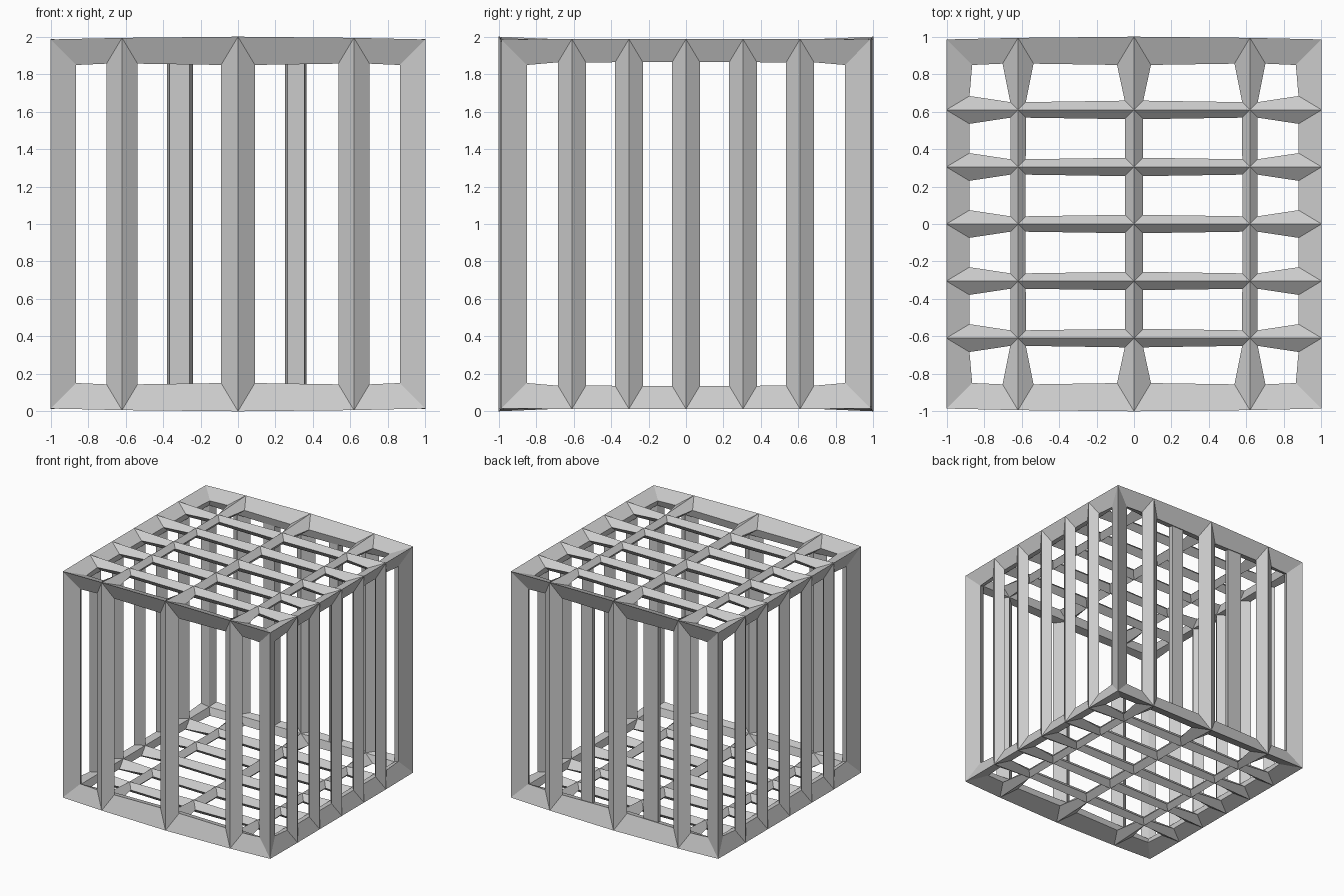
import bpy, bmesh
from math import sqrt
from mathutils import Vector

if "Cube" in bpy.data.objects:
    bpy.data.objects.remove(bpy.data.objects["Cube"])

# Base box: half sizes and bar positions
HX, HY, HZ = 0.944, 0.929, 0.929
XS = [-HX, -0.62, 0, 0.62, HX]
YS = [-HY, -0.61, -0.305, 0, 0.305, 0.61, HY]
# Bar proportions relative to the mean edge length at each joint
OUT, MID, IN, INSET = 0.12, 0.02, -0.10, 0.15


def make_object(name, bm):
    bmesh.ops.recalc_face_normals(bm, faces=bm.faces)
    mesh = bpy.data.meshes.new(name)
    bm.to_mesh(mesh)
    bm.free()
    obj = bpy.data.objects.new(name, mesh)
    bpy.context.collection.objects.link(obj)
    return obj


def base_panels():
    bm = bmesh.new()
    v = {(i, j, k): bm.verts.new((x, y, HZ * (2 * k - 1)))
         for i, x in enumerate(XS) for j, y in enumerate(YS) for k in (0, 1)
         }
    nx, ny = len(XS) - 1, len(YS) - 1
    # top and bottom grids
    for k in (0, 1):
        for i in range(nx):
            for j in range(ny):
                bm.faces.new([v[i, j, k], v[i + 1, j, k], v[i + 1, j + 1, k], v[i, j + 1, k]])
    # upright panels
    for j in (0, ny):
        for i in range(nx):
            bm.faces.new([v[i, j, 0], v[i + 1, j, 0], v[i + 1, j, 1], v[i, j, 1]])
    for i in (0, nx):
        for j in range(ny):
            bm.faces.new([v[i, j, 0], v[i, j + 1, 0], v[i, j + 1, 1], v[i, j, 1]])
    bmesh.ops.recalc_face_normals(bm, faces=bm.faces)
    bm.normal_update()
    bm.verts.index_update()
    return bm


def joint_normal(p):
    n = Vector([(1 if c > 0 else -1) if abs(abs(c) - h) < 1e-4 else 0
                for c, h in zip(p, (HX, HY, HZ))])
    return n.normalized()


# Cage: every panel edge becomes a diamond-section bar
src = base_panels()
cage = bmesh.new()
up = Vector((0, 0, 1))
outer, inner, info = {}, {}, {}
for v in src.verts:
    rel = sum(e.calc_length() for e in v.link_edges) / len(v.link_edges)
    n = joint_normal(v.co)
    info[v.index] = (rel, n)
    outer[v.index] = cage.verts.new(v.co + n * OUT * rel + up)
    inner[v.index] = cage.verts.new(v.co + n * IN * rel + up)
for f in src.faces:
    holes = []
    for l in f.loops:
        rel, n = info[l.vert.index]
        a = (l.link_loop_next.vert.co - l.vert.co).normalized()
        b = (l.link_loop_prev.vert.co - l.vert.co).normalized()
        holes.append(cage.verts.new(l.vert.co + (a + b).normalized() * INSET * rel
                                    + n * MID * rel + up))
    ids = [l.vert.index for l in f.loops]
    for s in range(4):
        t = (s + 1) % 4
        cage.faces.new([outer[ids[s]], outer[ids[t]], holes[t], holes[s]])
        cage.faces.new([inner[ids[t]], inner[ids[s]], holes[s], holes[t]])
src.free()
make_object("cage_frame", cage)


# Two extra uprights just inside the back panel
def back_post(name, front, back):
    bm = bmesh.new()
    profile = [(front[0], 0.875), (front[1], 0.875), (back[1], 0.93), (back[0], 0.93)]
    base = bm.faces.new([bm.verts.new((x, y, 0.1)) for x, y in profile])
    ext = bmesh.ops.extrude_face_region(bm, geom=[base])
    top = [g for g in ext["geom"] if isinstance(g, bmesh.types.BMVert)]
    bmesh.ops.translate(bm, verts=top, vec=(0, 0, 1.8))
    make_object(name, bm)


back_post("back_post_left", (-0.365, -0.26), (-0.38, -0.24))
back_post("back_post_right", (0.265, 0.355), (0.25, 0.365))
